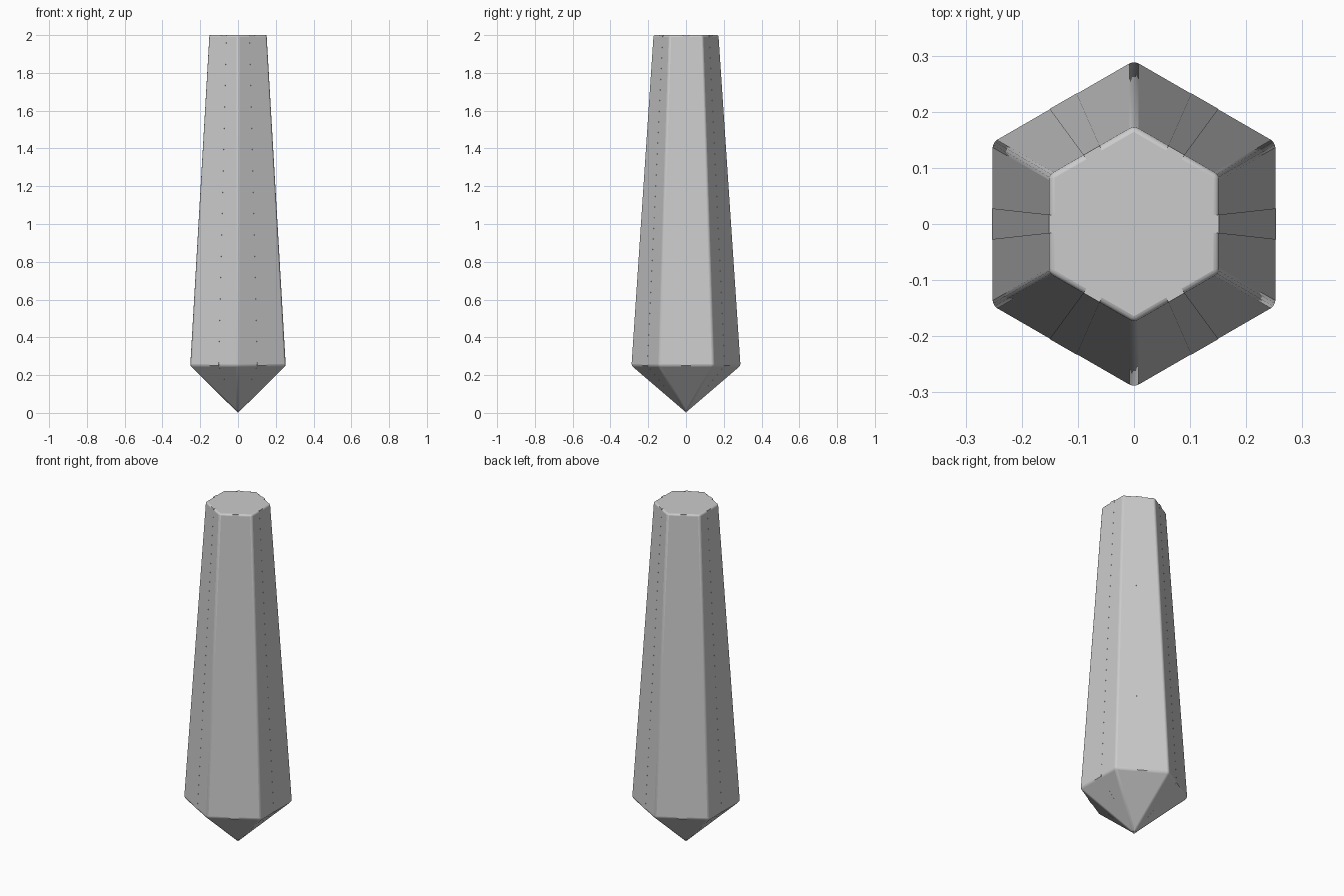
import bpy, bmesh
from math import cos, sin, pi, radians

if "Cube" in bpy.data.objects:
    bpy.data.objects.remove(bpy.data.objects["Cube"])

R_TOP, R_RIM = 0.1745, 0.2915
Z_TOP, Z_RIM = 2.0, 0.25


def make_object(name, bm):
    bmesh.ops.recalc_face_normals(bm, faces=bm.faces[:])
    mesh = bpy.data.meshes.new(name)
    bm.to_mesh(mesh)
    bm.free()
    obj = bpy.data.objects.new(name, mesh)
    bpy.context.collection.objects.link(obj)
    return obj


# tapered hexagonal shaft with a pointed base
bm = bmesh.new()
def ring(r, z):
    return [bm.verts.new((r * cos(pi / 6 + i * pi / 3), r * sin(pi / 6 + i * pi / 3), z))
            for i in range(6)]
top, rim = ring(R_TOP, Z_TOP), ring(R_RIM, Z_RIM)
tip = bm.verts.new((0, 0, 0))
bm.faces.new(top)
for i in range(6):
    j = (i + 1) % 6
    bm.faces.new((top[i], rim[i], rim[j], top[j]))
    bm.faces.new((rim[i], tip, rim[j]))
body = make_object("crystal_body", bm)
bevel = body.modifiers.new("soft_edges", 'BEVEL')
bevel.width = 0.009
bevel.segments = 3
bevel.limit_method = 'ANGLE'
bevel.angle_limit = radians(20)
for o in bpy.context.selected_objects:
    o.select_set(False)
body.select_set(True)
bpy.context.view_layer.objects.active = body
for p in body.data.polygons:
    p.use_smooth = True
bpy.ops.object.shade_smooth_by_angle(angle=radians(30))

# narrow sharp-edged wedges, one down the middle of each face
slope = 0.11
for k in range(6):
    a = k * pi / 3
    bm = bmesh.new()
    def vert(x, y, z):
        return bm.verts.new((x * cos(a) - y * sin(a), x * sin(a) + y * cos(a), z))
    at, ar = R_TOP * cos(pi / 6) + 0.0003, R_RIM * cos(pi / 6) + 0.0003
    c = vert(0, 0, Z_TOP)
    t1, t2 = vert(at, -at * slope, Z_TOP), vert(at, at * slope, Z_TOP)
    r1, r2 = vert(ar, -ar * slope, Z_RIM), vert(ar, ar * slope, Z_RIM)
    b = vert(0, 0, 0)
    for f in ((c, t1, t2), (t1, r1, r2, t2), (r1, b, r2), (c, b, r1, t1), (c, t2, r2, b)):
        bm.faces.new(f)
    make_object(f"face_wedge_{k + 1}", bm)
